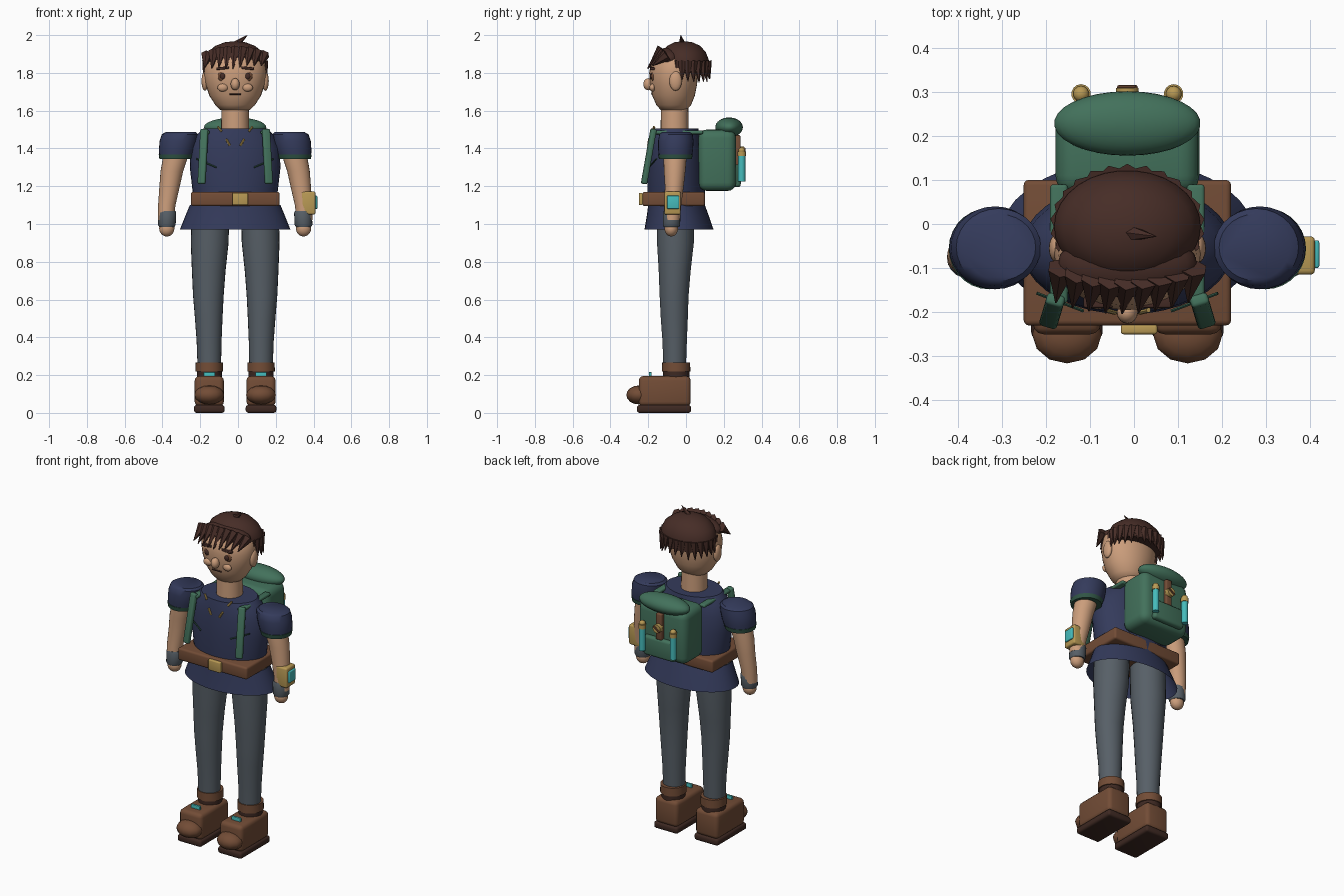
import bpy, bmesh, math, random
from mathutils import Vector, Matrix

random.seed(4)
CX = -0.015  # body symmetry plane


def mat(name, rgb):
    m = bpy.data.materials.new(name)
    m.diffuse_color = (*rgb, 1)
    return m


NAVY = mat("navy cloth", (.034, .043, .105))
SKIN = mat("skin", (.60, .34, .20))
HAIR = mat("hair brown", (.062, .026, .020))
LEATHER = mat("leather", (.17, .073, .037))
DARK = mat("dark leather", (.048, .022, .016))
GREY = mat("grey cloth", (.095, .115, .135))
GREEN = mat("pack green", (.055, .165, .105))
GOLD = mat("gold", (.48, .32, .09))
CYAN = mat("cyan", (.06, .50, .50))
TRIM = mat("dark green trim", (.03, .09, .06))


def finish(name, bm, m, angle=40):
    bmesh.ops.recalc_face_normals(bm, faces=bm.faces)
    me = bpy.data.meshes.new(name)
    bm.to_mesh(me)
    bm.free()
    me.materials.append(m)
    me.shade_smooth()
    me.set_sharp_from_angle(angle=math.radians(angle))
    ob = bpy.data.objects.new(name, me)
    bpy.context.collection.objects.link(ob)
    return ob


def loft(name, rings, m, n=28, caps=(True, True)):
    """Stack of ellipses (cx, cy, z, rx, ry)."""
    bm = bmesh.new()
    loops = [[bm.verts.new((cx + rx * math.cos(2 * math.pi * i / n),
                            cy + ry * math.sin(2 * math.pi * i / n), z)) for i in range(n)]
             for cx, cy, z, rx, ry in rings]
    for a, b in zip(loops, loops[1:]):
        for i in range(n):
            j = (i + 1) % n
            bm.faces.new((a[i], a[j], b[j], b[i]))
    if caps[0]:
        bm.faces.new(loops[0][::-1])
    if caps[1]:
        bm.faces.new(loops[-1])
    return finish(name, bm, m)


def ball(name, c, r, m, u=24, v=14):
    bm = bmesh.new()
    bmesh.ops.create_uvsphere(bm, u_segments=u, v_segments=v, radius=1)
    bmesh.ops.transform(bm, verts=bm.verts, matrix=Matrix.Translation(c) @ Matrix.Diagonal((*r, 1)))
    return finish(name, bm, m)


def box(name, lo, hi, m, bevel=0.0, rot=None, seg=3):
    lo, hi = Vector(lo), Vector(hi)
    bm = bmesh.new()
    bmesh.ops.create_cube(bm, size=1)
    bmesh.ops.scale(bm, vec=hi - lo, verts=bm.verts)
    if bevel:
        bmesh.ops.bevel(bm, geom=bm.edges[:], offset=bevel, segments=seg, affect='EDGES', profile=0.5)
    R = Matrix.Rotation(rot[0], 4, rot[1]) if rot else Matrix()
    bmesh.ops.transform(bm, verts=bm.verts, matrix=Matrix.Translation((lo + hi) / 2) @ R)
    return finish(name, bm, m)


def rod(name, a, b, r1, r2, m, n=14):
    a, b = Vector(a), Vector(b)
    d = b - a
    bm = bmesh.new()
    bmesh.ops.create_cone(bm, cap_ends=True, segments=n, radius1=r1, radius2=r2, depth=d.length)
    q = d.to_track_quat('Z', 'Y').to_matrix().to_4x4()
    bmesh.ops.transform(bm, verts=bm.verts, matrix=Matrix.Translation((a + b) / 2) @ q)
    return finish(name, bm, m)


# Torso, tunic skirt, belt
loft("tunic_body", [(CX, -.05, 1.10, .215, .15), (CX, -.052, 1.17, .225, .153),
                    (CX, -.055, 1.30, .24, .15), (CX, -.058, 1.40, .235, .143),
                    (CX, -.06, 1.47, .205, .132), (CX, -.06, 1.505, .17, .125)], NAVY, 36)
loft("tunic_skirt", [(CX, -.037, .97, .293, .183), (CX, -.043, 1.04, .265, .165),
                     (CX, -.05, 1.10, .24, .15)], NAVY, 36, (False, False))
box("belt", (-.25, -.23, 1.095), (.22, .10, 1.17), LEATHER, .012)
box("belt_buckle", (-.03, -.25, 1.10), (.053, -.228, 1.165), GOLD, .006)

# Neck and head
loft("neck", [(CX, -.06, 1.48, .075, .075), (CX, -.06, 1.64, .072, .072)], SKIN, 24)
loft("head", [(CX, -.06, 1.598, .05, .04), (CX, -.065, 1.605, .08, .07), (CX, -.065, 1.63, .105, .092),
              (CX, -.066, 1.68, .137, .113), (CX, -.066, 1.74, .157, .125), (CX, -.066, 1.80, .166, .129),
              (CX, -.062, 1.86, .157, .122), (CX, -.055, 1.91, .12, .09)], SKIN, 32)

# Face
ball("nose", (CX, -.2, 1.74), (.024, .026, .032), SKIN, 16, 10)
rod("mouth", (CX - .03, -.183, 1.688), (CX + .03, -.183, 1.688), .004, .004, HAIR, 8)
for s in (-1, 1):
    x = CX + s * .066
    ball("cheek", (x, -.178, 1.722), (.028, .015, .021), SKIN, 16, 10)
    ball("eye", (x, -.173, 1.783), (.026, .012, .029), LEATHER, 16, 10)
    ball("pupil", (x, -.183, 1.783), (.014, .008, .017), HAIR, 12, 8)
    box("eyebrow", (x - .033, -.19, 1.818), (x + .033, -.165, 1.832), HAIR, .004, (s * .1, 'Y'))
    ball("ear", (CX + s * .16, -.055, 1.757), (.018, .033, .052), SKIN, 16, 10)

# Hair cap, tilted lower at the back
loft("hair_cap", [(CX, .0, 1.80, .155, .122), (CX, -.003, 1.83, .166, .126), (CX, -.006, 1.87, .166, .127),
                  (CX, -.01, 1.91, .146, .115), (CX, -.012, 1.943, .105, .088),
                  (CX, -.014, 1.962, .055, .048), (CX, -.014, 1.967, .01, .01)], HAIR, 30)
ball("hair_front_volume", (CX, -.09, 1.875), (.158, .078, .06), HAIR, 24, 12)
# Fringe locks
for i in range(9):
    t = i / 4 - 1
    x = CX + t * .15
    y = -.135 + .025 * t * t
    tip = (x - .012, y - .068, 1.832 + random.uniform(-.012, .01))
    rod("fringe_lock", (x, y + .01, 1.925 - .03 * t * t), tip, .032, .002, HAIR, 6)
# Locks around the sides and back
for i in range(17):
    a = math.radians(-22 + i * 14)
    c, s = math.cos(a), math.sin(a)
    tip = (CX + .168 * c, -.003 + .13 * s, 1.762 + random.uniform(-.015, .012))
    rod("hair_lock", (CX + .148 * c, -.003 + .112 * s, 1.86), tip, .028, .002, HAIR, 6)
rod("crown_tuft", (-.015, -.02, 1.945), (.05, -.028, 2.0), .022, .001, HAIR, 6)

for s in (-1, 1):
    def X(v):
        return CX + s * v

    # Sleeve with trim, arm, wristband, hand
    loft("sleeve", [(X(.315), -.056, 1.35, .086, .086), (X(.308), -.055, 1.39, .096, .092),
                    (X(.300), -.054, 1.44, .1, .094), (X(.292), -.053, 1.475, .096, .088),
                    (X(.288), -.053, 1.486, .08, .075)], NAVY)
    trim = loft("sleeve_trim", [(X(.315), -.056, 1.343, .086, .087), (X(.313), -.056, 1.368, .092, .092)], TRIM)
    loft("arm", [(X(.367), -.075, 1.02, .042, .042), (X(.362), -.07, 1.10, .046, .045),
                 (X(.347), -.062, 1.20, .054, .05), (X(.335), -.06, 1.28, .06, .057),
                 (X(.315), -.058, 1.36, .066, .062), (X(.30), -.055, 1.44, .066, .064)], SKIN, 24)
    loft("wristband", [(X(.362), -.077, .985, .04, .042), (X(.362), -.077, .995, .047, .046),
                       (X(.359), -.075, 1.06, .047, .046), (X(.359), -.075, 1.07, .042, .042)], GREY, 20)
    ball("hand", (X(.362), -.078, .977), (.041, .036, .043), SKIN, 18, 12)

    # Leg
    loft("leg", [(X(.137), -.06, .24, .062, .06), (X(.138), -.06, .38, .066, .065),
                 (X(.14), -.062, .50, .073, .072), (X(.142), -.063, .62, .081, .077),
                 (X(.14), -.06, .75, .089, .085), (X(.135), -.056, .90, .1, .098),
                 (X(.13), -.055, 1.10, .1, .1)], GREY, 26)
    # Boot: sole, body, toe, ankle bands, lace
    bx = X(.137)
    box("boot_sole", (bx - .081, -.26, 0), (bx + .081, .027, .042), DARK, .014)
    box("boot_body", (bx - .077, -.25, .035), (bx + .077, .025, .195), LEATHER, .024)
    ball("boot_toe", (bx, -.25, .095), (.079, .066, .05), LEATHER, 12, 8)
    loft("boot_ankle", [(bx, -.052, .18, .066, .07), (bx, -.052, .222, .066, .07)], DARK)
    loft("boot_cuff", [(bx, -.052, .218, .073, .075), (bx, -.052, .268, .072, .074)], LEATHER)
    box("boot_lace", (bx - .03, -.196, .185), (bx + .03, -.182, .216), CYAN, .003)

    # Pack strap over the chest
    a, b = Vector((X(.163), -.172, 1.50)), Vector((X(.178), -.222, 1.215))
    strap = box("shoulder_strap", (-.021, -.014, -.148), (.021, .014, .148), GREEN, .009)
    strap.matrix_world = Matrix.Translation((a + b) / 2) @ (a - b).to_track_quat('Z', 'Y').to_matrix().to_4x4() \
        @ Matrix.Rotation(math.pi, 4, 'Z')
    box("strap_over_shoulder", (X(.155) - .02, -.18, 1.475), (X(.155) + .02, .09, 1.495), GREEN, .008)

    # Collar lacing and chest seams
    rod("collar_lace", (X(.028), -.2, 1.415), (X(.048), -.195, 1.45), .006, .006, GOLD, 8)
    rod("collar_lace_upper", (X(.072), -.18, 1.49), (X(.092), -.168, 1.515), .006, .006, GOLD, 8)
    rod("chest_seam", (X(.1), -.197, 1.30), (X(.205), -.157, 1.345), .004, .004, TRIM, 6)

    # Vials on the pack
    vx = X(.105)
    rod("vial", (vx, .295, 1.225), (vx, .295, 1.365), .019, .019, CYAN)
    rod("vial_cap", (vx, .295, 1.36), (vx, .295, 1.385), .022, .022, GOLD)
    ball("vial_stopper", (vx, .295, 1.39), (.018, .018, .016), GOLD, 14, 8)

# Wrist device on one forearm
box("wrist_device", (.335, -.115, 1.05), (.41, -.028, 1.172), GOLD, .01)
box("wrist_screen", (.40, -.10, 1.08), (.42, -.037, 1.15), CYAN, .005)

# Backpack
box("pack_body", (CX - .163, .065, 1.175), (CX + .163, .265, 1.50), GREEN, .045, seg=4)
ball("pack_lid", (CX, .228, 1.512), (.166, .073, .052), GREEN, 30, 16)
box("pack_pocket", (CX - .105, .25, 1.195), (CX + .105, .29, 1.315), GREEN, .016)
box("pack_strap", (CX - .02, .258, 1.31), (CX + .02, .288, 1.47), LEATHER, .006)
rod("pack_clasp", (CX, .28, 1.385), (CX, .308, 1.385), .026, .026, GOLD, 18)
rod("pack_clasp_pin", (CX - .02, .309, 1.37), (CX + .02, .309, 1.40), .006, .006, LEATHER, 8)
